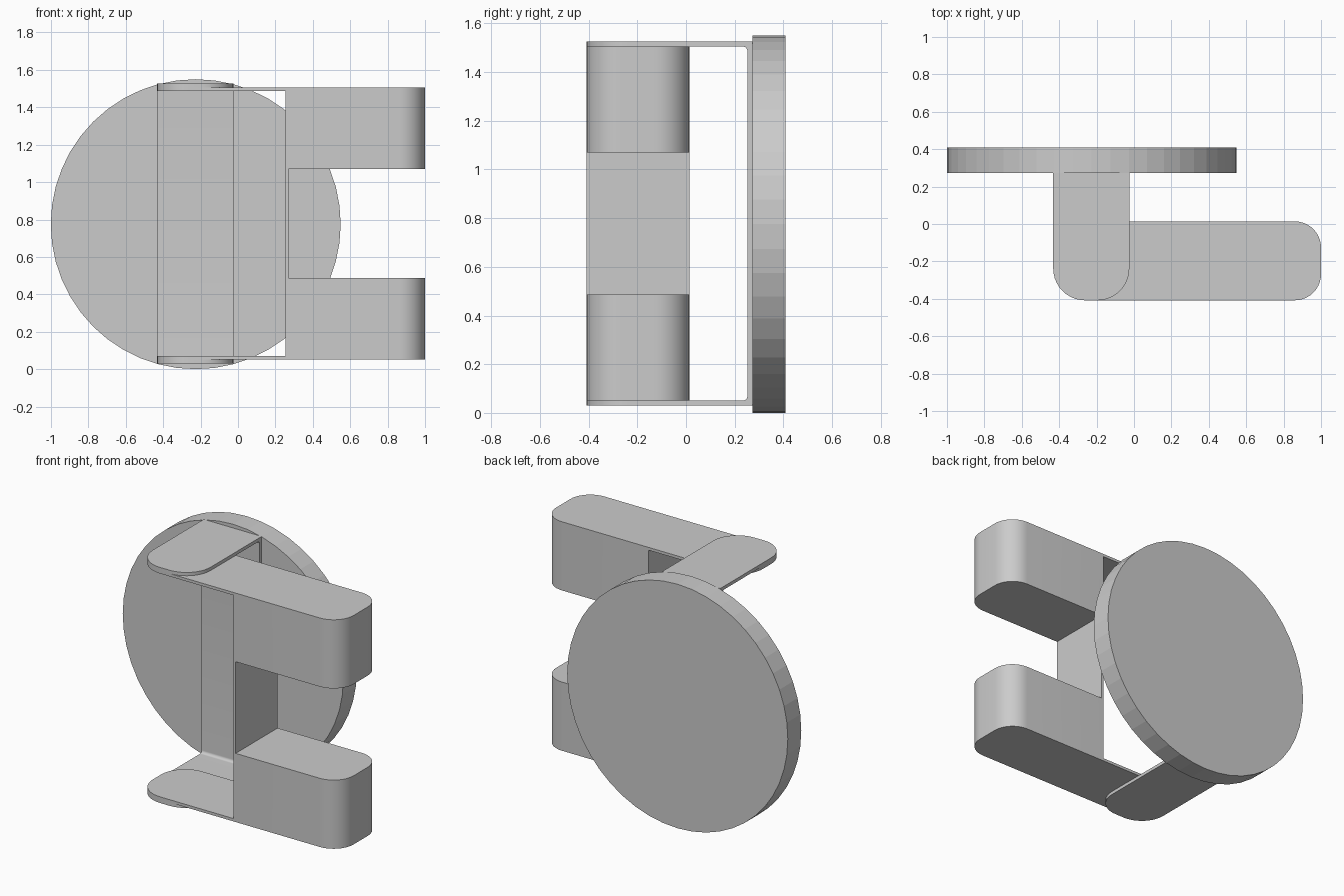
import bpy, bmesh, math
from mathutils import Vector

if "Cube" in bpy.data.objects:
    bpy.data.objects.remove(bpy.data.objects["Cube"])


def prism(name, profile, sweep, rounds):
    """Extrude a 3D profile along sweep, then round the edges chosen by each test."""
    bm = bmesh.new()
    face = bm.faces.new([bm.verts.new(p) for p in profile])
    ext = bmesh.ops.extrude_face_region(bm, geom=[face])
    moved = [g for g in ext["geom"] if isinstance(g, bmesh.types.BMVert)]
    bmesh.ops.translate(bm, verts=moved, vec=sweep)
    bmesh.ops.recalc_face_normals(bm, faces=bm.faces)
    for axis, coord, value, radius in rounds:
        edges = []
        for e in bm.edges:
            a, b = (v.co for v in e.verts)
            d = (b - a).normalized()
            if abs(d[axis]) > 0.99 and all(abs(p[coord] - value) < 1e-4 for p in (a, b)):
                edges.append(e)
        bmesh.ops.bevel(bm, geom=edges, offset=radius, segments=10,
                        profile=0.5, affect='EDGES', clamp_overlap=False)
    mesh = bpy.data.meshes.new(name)
    bm.to_mesh(mesh)
    bm.free()
    obj = bpy.data.objects.new(name, mesh)
    bpy.context.collection.objects.link(obj)
    bpy.ops.object.select_all(action='DESELECT')
    obj.select_set(True)
    bpy.context.view_layer.objects.active = obj
    bpy.ops.object.shade_smooth_by_angle(angle=math.radians(30))
    return obj


def mirrored(half, mid=0.778):
    """Complete a lower half profile by mirroring it about the middle height."""
    return half + [(u, 2 * mid - z) for u, z in reversed(half)]


X, Y, Z = 0, 1, 2
FRONT = -0.408

# Round base plate
bpy.ops.mesh.primitive_cylinder_add(vertices=48, radius=0.775, depth=0.135,
                                    location=(-0.226, 0.3405, 0.775),
                                    rotation=(math.pi / 2, 0, 0))
bpy.context.object.name = "round_plate"

# Outer U bracket fixed to the plate, with rounded lug ends and inner fillets
half = [(0.252, 0.051), (FRONT, 0.051), (FRONT, 0.03), (0.273, 0.03)]
prism("outer_bracket",
      [Vector((-0.432, u, z)) for u, z in mirrored(half)],
      Vector((0.407, 0, 0)),
      [(Z, Y, FRONT, 0.17), (X, Y, 0.252, 0.018)])

# Inner bracket and two-arm fork: thin lugs and web, solid arms
half = [(0.253, 0.069), (-0.432, 0.069), (-0.432, 0.051),
        (1.0, 0.051), (1.0, 0.487), (0.269, 0.487)]
prism("fork",
      [Vector((u, FRONT, z)) for u, z in mirrored(half)],
      Vector((0, 0.422, 0)),
      [(Z, X, 1.0, 0.14), (Z, X, -0.432, 0.17)])
